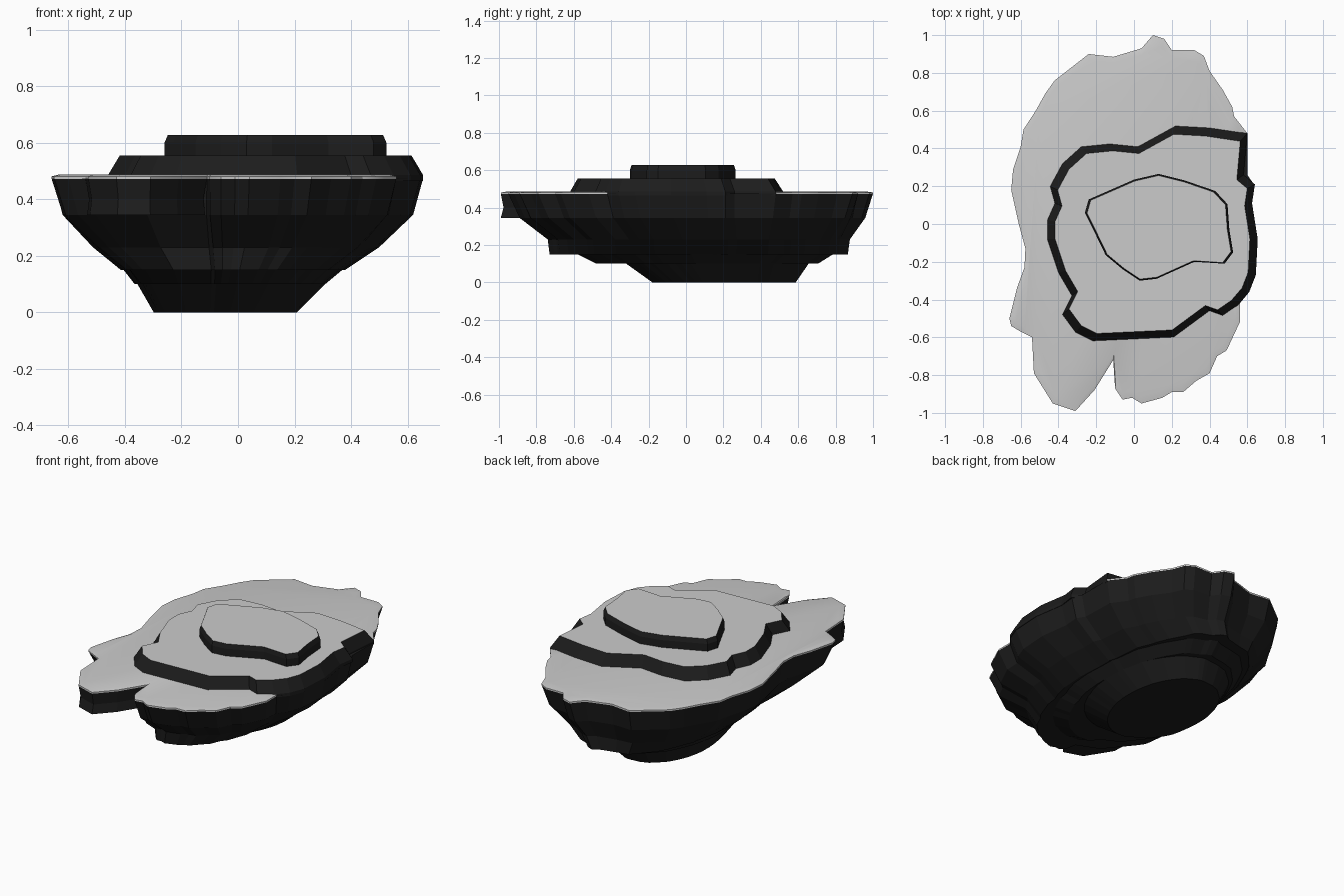
import bpy, bmesh, math

if "Cube" in bpy.data.objects:
    bpy.data.objects.remove(bpy.data.objects["Cube"])

dark = bpy.data.materials.new("dark_rock")
dark.diffuse_color = (0.012, 0.012, 0.012, 1)
dark.use_nodes = True
dark.node_tree.nodes["Principled BSDF"].inputs["Base Color"].default_value = dark.diffuse_color


def loft(name, rings, material=None, grey_top=False):
    """Skin a stack of equal-length outlines and cap both ends."""
    bm = bmesh.new()
    loops = [[bm.verts.new(p) for p in ring] for ring in rings]
    n = len(loops[0])
    for a, b in zip(loops, loops[1:]):
        for i in range(n):
            bm.faces.new((a[i], a[(i + 1) % n], b[(i + 1) % n], b[i]))
    bm.faces.new(loops[0])
    top = bm.faces.new(loops[-1])
    bmesh.ops.recalc_face_normals(bm, faces=bm.faces[:])
    if grey_top:
        top.material_index = 1
    me = bpy.data.meshes.new(name)
    bm.to_mesh(me)
    bm.free()
    if material:
        me.materials.append(material)
        me.materials.append(None)
    ob = bpy.data.objects.new(name, me)
    bpy.context.collection.objects.link(ob)
    return ob


def ring(pts, z, s=1.0, c=(0, 0)):
    return [(c[0] + (x - c[0]) * s, c[1] + (y - c[1]) * s, z) for x, y in pts]


def fit(pts, z, x0, x1, y0, y1, blend):
    """Fit an outline into a box, blending it towards an ellipse."""
    lx, hx = min(p[0] for p in pts), max(p[0] for p in pts)
    ly, hy = min(p[1] for p in pts), max(p[1] for p in pts)
    out = []
    for x, y in pts:
        u = (x - lx) / (hx - lx) * 2 - 1
        v = (y - ly) / (hy - ly) * 2 - 1
        r = math.hypot(u, v)
        u += (u / r - u) * blend
        v += (v / r - v) * blend
        out.append((x0 + (u + 1) / 2 * (x1 - x0), y0 + (v + 1) / 2 * (y1 - y0), z))
    return out


# Outline pieces, clockwise from the north tip
north = [(.10, 1), (.16, .98), (.20, .92), (.32, .92), (.37, .89), (.40, .81), (.47, .71),
         (.52, .62), (.53, .57), (.60, .48)]
east = [(.60, .26), (.635, .21), (.625, .11), (.655, -.08), (.645, -.27), (.61, -.36)]
south = [(.56, -.42), (.56, -.52), (.49, -.67), (.44, -.70), (.40, -.79), (.33, -.83),
         (.26, -.89), (.20, -.89), (.15, -.92), (.04, -.95), (-.01, -.92), (-.06, -.93),
         (-.10, -.87), (-.11, -.72)]
spur = [(-.21, -.88), (-.31, -.99), (-.43, -.95), (-.53, -.79), (-.54, -.60)]
west = [(-.60, -.57), (-.65, -.54), (-.66, -.50), (-.62, -.34), (-.58, -.23), (-.575, -.13),
        (-.61, 0), (-.65, .18), (-.64, .29), (-.60, .41), (-.585, .5), (-.52, .6), (-.47, .69),
        (-.42, .76), (-.24, .90), (-.11, .885), (.04, .93)]

# Stepped underside
body = north + east + south + [(-.33, -.72), (-.53, -.60)] + west
loft("rock_underside", [
    fit(body, 0, -.30, .21, -.18, .59, .9),
    fit(body, .10, -.36, .31, -.32, .66, .8),
    fit(body, .10, -.37, .31, -.48, .71, .7),
    fit(body, .15, -.41, .37, -.58, .79, .6),
    fit(body, .15, -.42, .38, -.73, .87, .5),
    fit(body, .23, -.52, .50, -.74, .88, .4),
    fit(body, .345, -.63, .62, -.89, .96, .15),
    ring(body, .475)], dark)

# Overhanging spur at the front left
spur_base = [(-.11, -.72)] + spur + [(-.45, -.5), (-.2, -.5)]
loft("rock_spur", [ring(spur_base, .345, .97, (-.32, -1)),
                   ring(spur_base, .40, .94, (-.32, -.75)),
                   ring(spur_base, .475)], dark)

# Thin pale ground sheet, tucked under the middle tier on the right
ground = north + [(.45, .25), (.45, -.3)] + south + spur + west
sheet = loft("ground_sheet", [ring(ground, .472), ring(ground, .481),
                              ring(ground, .487, .96, (-.05, 0))])
bpy.context.view_layer.objects.active = sheet
sheet.select_set(True)
bpy.ops.object.shade_smooth_by_angle(angle=math.radians(35))

# Middle tier
middle = [(.22, .52), (.40, .51), (.60, .48), (.58, .26), (.64, .21), (.625, .11), (.655, -.08),
          (.645, -.27), (.61, -.36), (.55, -.43), (.47, -.485), (.40, -.46), (.21, -.60),
          (-.22, -.62), (-.31, -.575), (-.38, -.48), (-.33, -.38), (-.40, -.26), (-.46, -.08),
          (-.46, .02), (-.42, .11), (-.445, .2), (-.38, .32), (-.28, .41), (-.13, .425), (.02, .41)]
loft("middle_tier", [ring(middle, .465), ring(middle, .485),
                     ring(middle, .555, .925, (.1, -.08))], dark, True)

# Upper tier
upper = [(.13, .265), (.27, .23), (.43, .175), (.495, .105), (.505, -.03), (.525, -.15),
         (.48, -.21), (.32, -.2), (.12, -.29), (.03, -.30), (-.06, -.24), (-.15, -.165),
         (-.23, 0), (-.26, .06), (-.24, .13), (0, .235)]
loft("upper_tier", [ring(upper, .54), ring(upper, .60),
                    ring(upper, .627, .97, (.13, -.02))], dark, True)
